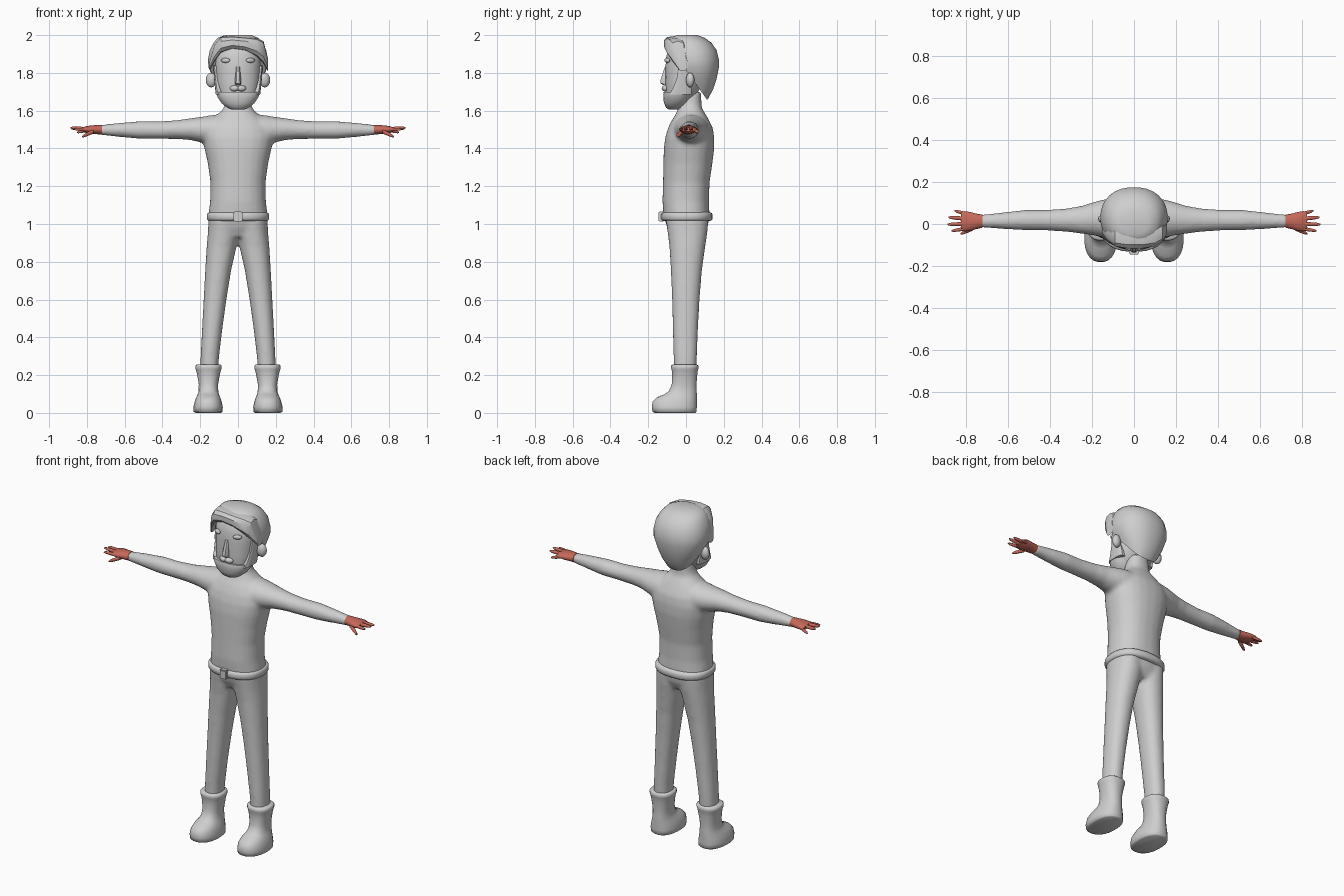
import bpy, bmesh, math
from mathutils import Vector, Matrix


def material(name, rgb):
    m = bpy.data.materials.new(name)
    m.diffuse_color = (*rgb, 1)
    return m


GREY = material("plain grey", (0.62, 0.62, 0.62))
SKIN = material("terracotta skin", (0.56, 0.14, 0.10))


def loft(bm, rings, axis='z', sides=24, power=2.0, side=1):
    """Skin of rounded sections; each ring is (t, a0, a1, b0, b1) along the axis."""
    loops = []
    for t, a0, a1, b0, b1 in rings:
        loop = []
        for i in range(sides):
            k = 2 * math.pi * (i + 0.5) / sides
            c, s = math.cos(k), math.sin(k)
            a = (a0 + a1) / 2 + (a1 - a0) / 2 * math.copysign(abs(c) ** (2 / power), c)
            b = (b0 + b1) / 2 + (b1 - b0) / 2 * math.copysign(abs(s) ** (2 / power), s)
            p = (a, b, t) if axis == 'z' else (t, a, b)
            loop.append(bm.verts.new((p[0] * side, p[1], p[2])))
        loops.append(loop)
    for lo, hi in zip(loops, loops[1:]):
        for i in range(sides):
            j = (i + 1) % sides
            bm.faces.new((lo[i], lo[j], hi[j], hi[i]))
    bm.faces.new(loops[0][::-1])
    bm.faces.new(loops[-1])


def ball(bm, centre, radii, tilt=0.0):
    m = Matrix.Translation(centre) @ Matrix.Rotation(tilt, 4, 'Z') @ Matrix.Diagonal((*radii, 1))
    bmesh.ops.create_uvsphere(bm, u_segments=14, v_segments=8, radius=1, matrix=m)


def finish(name, bm, mat, angle=45):
    bmesh.ops.recalc_face_normals(bm, faces=bm.faces)
    me = bpy.data.meshes.new(name)
    bm.to_mesh(me)
    bm.free()
    me.materials.append(mat)
    ob = bpy.data.objects.new(name, me)
    bpy.context.collection.objects.link(ob)
    bpy.ops.object.select_all(action='DESELECT')
    ob.select_set(True)
    bpy.context.view_layer.objects.active = ob
    bpy.ops.object.shade_smooth_by_angle(angle=math.radians(angle))
    return ob


# Body: torso, neck, arms and legs blended into one skin
bm = bmesh.new()
loft(bm, [(z, -r, r, f, b) for z, r, f, b in (
    (0.93, .12, -.075, .09), (0.98, .15, -.10, .115), (1.05, .157, -.12, .125),
    (1.12, .148, -.125, .122), (1.22, .146, -.122, .125), (1.32, .16, -.12, .14),
    (1.40, .178, -.118, .15), (1.46, .188, -.11, .15), (1.51, .175, -.095, .142),
    (1.55, .142, -.075, .122), (1.58, .108, -.055, .105), (1.61, .078, -.042, .085),
    (1.64, .066, -.035, .082), (1.70, .062, -.03, .08))], power=2.3)
for s in (1, -1):
    loft(bm, [(.06, -.075, .125, 1.42, 1.58), (.14, -.065, .118, 1.415, 1.577),
              (.19, -.055, .105, 1.43, 1.568), (.25, -.046, .086, 1.444, 1.56),
              (.32, -.037, .074, 1.45, 1.55), (.42, -.031, .067, 1.451, 1.543),
              (.52, -.030, .067, 1.451, 1.544), (.62, -.024, .056, 1.46, 1.536),
              (.735, -.017, .043, 1.472, 1.524)], axis='x', side=s)
    loft(bm, [(.20, .107, .2, -.062, .053), (.30, .1, .198, -.066, .058),
              (.45, .082, .19, -.07, .064), (.60, .061, .182, -.074, .072),
              (.75, .037, .174, -.08, .084), (.88, .008, .166, -.088, .102),
              (.95, -.006, .16, -.097, .113), (1.03, -.01, .156, -.108, .12)],
         power=2.2, side=s)
body = finish("body", bm, GREY)
remesh = body.modifiers.new("blend", 'REMESH')
remesh.mode = 'VOXEL'
remesh.voxel_size = 0.011
remesh.use_smooth_shade = True
soft = body.modifiers.new("soften", 'SMOOTH')
soft.factor = 0.5
soft.iterations = 6

# Belt and buckle
bm = bmesh.new()
loft(bm, [(z, -.166 + d, .166 - d, -.132 + d, .142 - d) for z, d in (
    (1.015, .02), (1.019, .006), (1.028, 0), (1.05, 0), (1.059, .006), (1.063, .02))],
    sides=32, power=2.4)
finish("belt", bm, GREY, 60)
bm = bmesh.new()
bmesh.ops.create_cube(bm, size=1, matrix=Matrix.Translation((0, -.13, 1.039))
                      @ Matrix.Diagonal((.046, .03, .054, 1)))
bmesh.ops.bevel(bm, geom=bm.edges[:], offset=.005, segments=2, affect='EDGES')
finish("buckle", bm, GREY, 30)

for s, tag in ((1, "left"), (-1, "right")):
    # Boots with a rolled cuff and a wide toe
    bm = bmesh.new()
    loft(bm, [(0, .09, .225, -.165, .05), (.006, .081, .236, -.178, .057),
              (.03, .080, .237, -.182, .058), (.06, .086, .23, -.178, .058),
              (.083, .094, .221, -.155, .058), (.097, .1, .214, -.118, .058),
              (.115, .104, .209, -.091, .057), (.15, .105, .208, -.076, .056),
              (.20, .096, .216, -.074, .060), (.225, .09, .222, -.076, .063),
              (.235, .086, .226, -.079, .066), (.25, .086, .226, -.079, .066),
              (.256, .094, .218, -.071, .058)], power=2.3, side=s)
    finish(tag + "_boot", bm, GREY, 60)

    # Hands: palm, four fingers and a thumb
    bm = bmesh.new()
    loft(bm, [(.72, -.018, .045, 1.473, 1.525), (.75, -.025, .05, 1.475, 1.524),
              (.78, -.034, .058, 1.477, 1.522), (.805, -.036, .062, 1.482, 1.518),
              (.822, -.03, .058, 1.49, 1.512)], axis='x', sides=16, side=s)
    for x0, y0, z0, x1, y1, z1, r in (
            (.80, .048, 1.496, .852, .063, 1.485, .009),
            (.80, .025, 1.503, .882, .032, 1.505, .010),
            (.80, .000, 1.503, .886, -.002, 1.510, .010),
            (.80, -.022, 1.500, .868, -.033, 1.502, .009),
            (.765, -.02, 1.490, .825, -.047, 1.463, .011)):
        rings = []
        for t, q in ((0, 1.1), (.5, 1.0), (.85, .8), (1, .35)):
            x, y, z = (p + (e - p) * t for p, e in ((x0, x1), (y0, y1), (z0, z1)))
            rings.append((x, y - r * q, y + r * q, z - r * q, z + r * q))
        loft(bm, rings, axis='x', sides=8, side=s)
    finish(tag + "_hand", bm, SKIN, 60)

    # Ears and eyes
    bm = bmesh.new()
    ball(bm, (s * .142, .022, 1.762), (.029, .022, .039), s * .3)
    finish(tag + "_ear", bm, GREY, 60)
    bm = bmesh.new()
    ball(bm, (s * .066, -.100, 1.866), (.026, .011, .013), s * .45)
    finish(tag + "_eye", bm, GREY, 60)

# Head
HEAD = [(z, -r, r, f, b) for z, r, f, b in (
    (1.615, .035, -.09, -.03), (1.64, .074, -.104, .01), (1.69, .104, -.108, .06),
    (1.75, .116, -.109, .09), (1.82, .122, -.109, .12), (1.88, .124, -.107, .13),
    (1.93, .112, -.092, .12), (1.965, .08, -.06, .09))]
bm = bmesh.new()
loft(bm, HEAD, power=2.3)
finish("head", bm, GREY, 60)

# Beard: lower jaw shell with side strips in front of the ears
bm = bmesh.new()
loft(bm, [(z, -r, r, f, b) for z, r, f, b in (
    (1.605, .032, -.09, -.035), (1.615, .056, -.105, -.015), (1.64, .088, -.117, .01),
    (1.67, .108, -.121, .03), (1.69, .116, -.121, .035), (1.70, .118, -.118, .038))],
    power=2.3)
finish("beard", bm, GREY, 50)
for s, tag in ((1, "left"), (-1, "right")):
    bm = bmesh.new()
    loft(bm, [(1.685, .075, .118, -.09, .03), (1.72, .09, .122, -.07, .03),
              (1.77, .1, .127, -.05, .02), (1.84, .11, .131, -.04, .02)], sides=12, power=3)
    if s < 0:
        bmesh.ops.scale(bm, vec=(-1, 1, 1), verts=bm.verts)
    finish(tag + "_sideburn", bm, GREY, 50)

# Moustache and nose
bm = bmesh.new()
for s in (1, -1):
    ball(bm, (s * .019, -.112, 1.718), (.025, .016, .016), s * .25)
finish("moustache", bm, GREY, 60)
bm = bmesh.new()
loft(bm, [(1.735, -.014, .014, -.122, -.09), (1.745, -.018, .018, -.136, -.09),
          (1.765, -.017, .017, -.135, -.09), (1.80, -.013, .013, -.124, -.09),
          (1.835, -.010, .010, -.111, -.09)], sides=8, power=3)
finish("nose", bm, GREY, 40)

# Hair: rounded mass sliced along a sloping hairline
bm = bmesh.new()
loft(bm, [(z, -r, r, f, b) for z, r, f, b in (
    (1.635, .045, .03, .09), (1.66, .07, .0, .115), (1.71, .1, -.03, .143),
    (1.77, .132, -.07, .163), (1.83, .157, -.1, .175), (1.87, .16, -.115, .175),
    (1.92, .15, -.11, .163), (1.96, .13, -.1, .135), (1.985, .108, -.08, .10),
    (2.0, .07, -.05, .06))], sides=28, power=2.2)
cut = bmesh.ops.bisect_plane(bm, geom=bm.verts[:] + bm.edges[:] + bm.faces[:],
                             plane_co=(0, .01, 1.80), plane_no=Vector((0, 1.4, 1)),
                             clear_inner=True)
bmesh.ops.holes_fill(bm, edges=[e for e in bm.edges if e.is_boundary])
finish("hair", bm, GREY, 40)

# Fringe: faceted lock swept across the forehead
bm = bmesh.new()
loft(bm, [(-.152, -.045, .0, 1.81, 1.86), (-.125, -.08, .0, 1.86, 1.95),
          (-.09, -.108, .0, 1.905, 1.993), (-.03, -.118, .0, 1.925, 1.995),
          (.04, -.118, .0, 1.915, 1.99), (.10, -.108, .0, 1.885, 1.985),
          (.135, -.085, .0, 1.85, 1.968), (.158, -.045, .01, 1.81, 1.88)],
     axis='x', sides=10, power=2.6)
finish("fringe", bm, GREY, 30)
